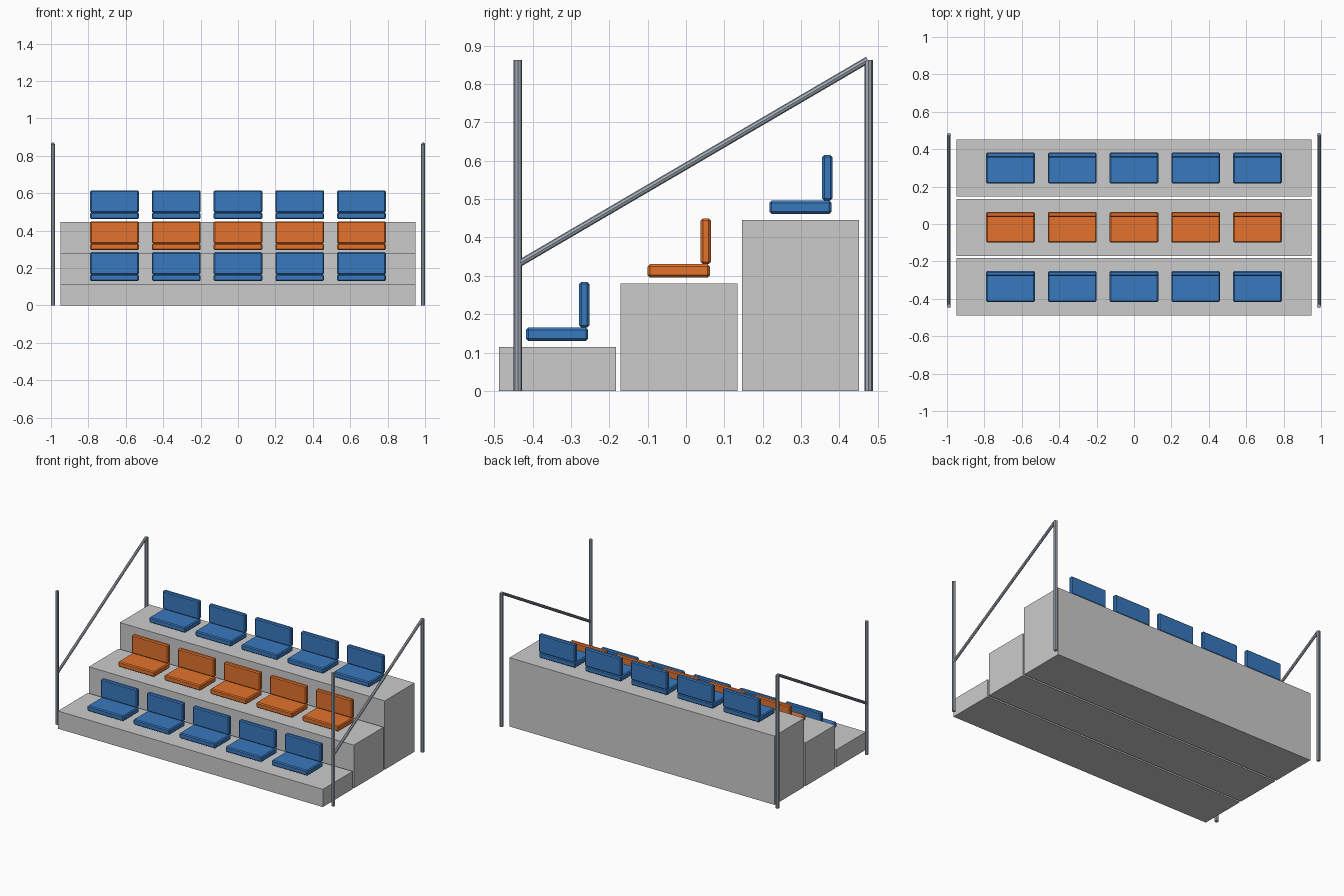
import bpy
from mathutils import Vector

if "Cube" in bpy.data.objects:
    bpy.data.objects.remove(bpy.data.objects["Cube"])


def material(name, rgb):
    m = bpy.data.materials.new(name)
    m.diffuse_color = (*rgb, 1)
    m.use_nodes = True
    m.node_tree.nodes["Principled BSDF"].inputs["Base Color"].default_value = m.diffuse_color
    return m


blue = material("blue_plastic", (0.04, 0.19, 0.52))
orange = material("orange_plastic", (0.77, 0.17, 0.025))
steel = material("steel", (0.36, 0.41, 0.47))


def box(name, x, y, z, mat=None, bevel=0):
    """Box from (min, max) ranges on each axis."""
    mid = [(r[0] + r[1]) / 2 for r in (x, y, z)]
    bpy.ops.mesh.primitive_cube_add(size=1, location=mid)
    ob = bpy.context.object
    ob.name = name
    ob.scale = [r[1] - r[0] for r in (x, y, z)]
    bpy.ops.object.transform_apply(location=False, rotation=False, scale=True)
    if mat:
        ob.data.materials.append(mat)
    if bevel:
        mod = ob.modifiers.new("bevel", 'BEVEL')
        mod.width = bevel
        mod.segments = 1
    return ob


def tube(name, a, b, radius):
    """Low-sided bar between two points."""
    a, b = Vector(a), Vector(b)
    bpy.ops.mesh.primitive_cylinder_add(vertices=8, radius=radius, depth=(b - a).length,
                                        location=(a + b) / 2)
    ob = bpy.context.object
    ob.name = name
    ob.rotation_euler = (b - a).to_track_quat('Z', 'Y').to_euler()
    ob.data.materials.append(steel)


for row in range(3):
    dy, dz = row * 0.317, row * 0.1655
    color = orange if row == 1 else blue
    # concrete tier
    box(f"step_{row + 1}", (-0.95, 0.95), (-0.488 + dy, -0.183 + dy), (0, 0.115 + dz))
    # row of seats with backs
    for i in range(5):
        cx = (i - 2) * 0.33
        xr = (cx - 0.13, cx + 0.13)
        box(f"seat_{row + 1}_{i + 1}", xr, (-0.417 + dy, -0.255 + dy),
            (0.13 + dz, 0.165 + dz), color, 0.006)
        box(f"seat_back_{row + 1}_{i + 1}", xr, (-0.279 + dy, -0.252 + dy),
            (0.165 + dz, 0.284 + dz), color, 0.006)

# side posts and sloping handrails
for side, sx in (("left", -0.99), ("right", 0.99)):
    tube(f"front_post_{side}", (sx, -0.438, 0), (sx, -0.438, 0.863), 0.011)
    tube(f"back_post_{side}", (sx, 0.476, 0), (sx, 0.476, 0.863), 0.011)
    tube(f"handrail_{side}", (sx, -0.438, 0.33), (sx, 0.474, 0.863), 0.009)
